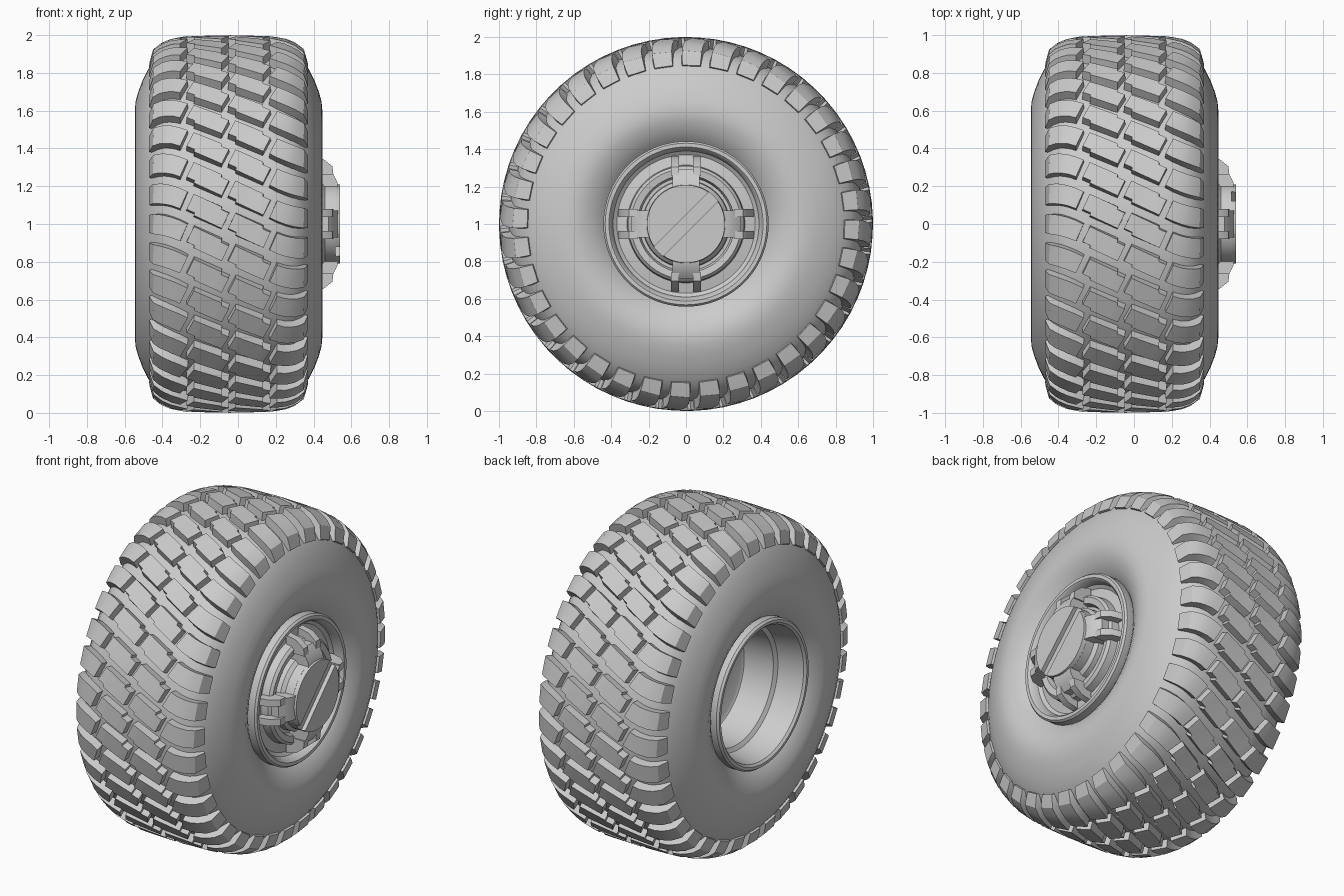
import bpy, bmesh
from math import sin, cos, pi, hypot, asin

if "Cube" in bpy.data.objects:
    bpy.data.objects.remove(bpy.data.objects["Cube"])

CX, CZ = -0.05, 1.0      # tyre mid plane and axle height
PITCH = 2 * pi / 36      # angle between tread rows


def polar(x, r, a):
    # a = 0 faces the front, growing upwards
    return (x, -r * cos(a), CZ + r * sin(a))


def finish(name, bm, angle=0.6):
    bmesh.ops.remove_doubles(bm, verts=bm.verts, dist=1e-5)
    bmesh.ops.recalc_face_normals(bm, faces=bm.faces)
    me = bpy.data.meshes.new(name)
    bm.to_mesh(me)
    bm.free()
    ob = bpy.data.objects.new(name, me)
    bpy.context.collection.objects.link(ob)
    bpy.ops.object.select_all(action='DESELECT')
    ob.select_set(True)
    bpy.context.view_layer.objects.active = ob
    bpy.ops.object.shade_smooth_by_angle(angle=angle)
    return ob


def lathe(name, profile, n=96, closed=False):
    bm = bmesh.new()
    rings = []
    for x, r in profile:
        if r == 0:
            rings.append([bm.verts.new((x, 0, CZ))] * n)
        else:
            rings.append([bm.verts.new(polar(x, r, 2 * pi * i / n)) for i in range(n)])
    pairs = list(zip(rings, rings[1:]))
    if closed:
        pairs.append((rings[-1], rings[0]))
    for a, b in pairs:
        for i in range(n):
            j = (i + 1) % n
            bm.faces.new(list(dict.fromkeys((a[i], a[j], b[j], b[i]))))
    return finish(name, bm)


def prism(bm, bottom, top):
    lo = [bm.verts.new(p) for p in bottom]
    hi = [bm.verts.new(p) for p in top]
    bm.faces.new(lo)
    bm.faces.new(hi)
    for i in range(len(lo)):
        j = (i + 1) % len(lo)
        bm.faces.new((lo[i], lo[j], hi[j], hi[i]))


# Tyre carcass: half profile (distance from mid plane, radius), mirrored
half = [(0, .952), (.22, .946), (.29, .932), (.34, .912), (.375, .885), (.40, .855),
        (.425, .82), (.455, .76), (.478, .70), (.492, .65), (.4965, .60), (.488, .55),
        (.465, .50), (.44, .46), (.41, .43)]
lathe("tyre", [(CX - u, r) for u, r in half[:0:-1]] + [(CX + u, r) for u, r in half], closed=True)

# Tread: top and base surfaces sampled by distance across the tyre
ACROSS = [0, .22, .30, .36, .41, .50]
TOP = [(0, 1.0), (.22, .995), (.30, .982), (.36, .958), (.40, .925), (.42, .85)]
BASE = [(0, .94), (.22, .935), (.29, .92), (.335, .90), (.37, .87), (.395, .84)]


def surface(table, s, v):
    a = min(abs(s), ACROSS[-1])
    i = next(k for k in range(len(ACROSS) - 1) if a <= ACROSS[k + 1])
    t = (a - ACROSS[i]) / (ACROSS[i + 1] - ACROSS[i])
    (u0, r0), (u1, r1) = table[i], table[i + 1]
    u = u0 + (u1 - u0) * t
    return polar(CX + (u if s >= 0 else -u), r0 + (r1 - r0) * t, v)


def lug(bm, path, flip, angle):
    # path: (across, along, low width, high width); swept as a bar following the tyre
    sections = []
    for k, (s, v, lo, hi) in enumerate(path):
        p, q = path[max(k - 1, 0)], path[min(k + 1, len(path) - 1)]
        d = hypot(q[0] - p[0], q[1] - p[1])
        n = (-(q[1] - p[1]) / d, (q[0] - p[0]) / d)
        ring = []
        for w, table, grow in ((-lo, TOP, 0), (hi, TOP, 0), (hi, BASE, .007), (-lo, BASE, -.007)):
            w += grow
            ring.append(bm.verts.new(surface(table, flip * (s + n[0] * w), flip * (v + n[1] * w) + angle)))
        sections.append(ring)
    for a, b in zip(sections, sections[1:]):
        for i in range(4):
            j = (i + 1) % 4
            bm.faces.new((a[i], a[j], b[j], b[i]))
    bm.faces.new(sections[0])
    bm.faces.new(sections[-1])


SLOPE = -.47
# centre block with a stepped corner
block = [(s, s * SLOPE, lo, hi) for s, lo, hi in
         ((-.206, .038, .052), (-.165, .038, .052), (-.160, .052, .052),
          (-.06, .052, .052), (-.055, .052, .038), (-.014, .052, .038))]
# shoulder lug curving over the edge of the tread
shoulder = [(-.237, .111, .050, .050), (-.28, .130, .052, .052), (-.32, .143, .054, .054),
            (-.36, .152, .056, .056), (-.41, .157, .057, .057), (-.455, .158, .057, .057),
            (-.50, .158, .056, .056)]
bm = bmesh.new()
for row in range(36):
    for flip in (1, -1):
        for path in (block, shoulder):
            lug(bm, path, flip, row * PITCH + .017)
finish("tread_blocks", bm, 0.4)

# Rim with front dish and deep open back
lathe("rim", [(.40, 0), (.40, .25), (.43, .26), (.435, .295), (.42, .31), (.375, .315),
              (.365, .37), (.38, .39), (.42, .40), (.432, .412), (.432, .432), (.42, .442),
              (.36, .442), (.30, .42), (-.42, .42), (-.47, .442), (-.515, .442), (-.528, .432),
              (-.528, .415), (-.515, .402), (-.36, .375), (-.345, .352), (-.16, .335), (-.15, .32), (-.15, 0)])

# Hub cap: base disc and two raised halves leaving a diagonal slot
lathe("hub_cap", [(.38, 0), (.38, .235), (.44, .23), (.46, .212), (.515, .212), (.515, 0)], 64)
R, a0 = .212, asin(.035 / .212)
bm = bmesh.new()
for turn in (pi / 4, pi / 4 + pi):
    def arc(x, r):
        pts = []
        for i in range(25):
            a = a0 + (pi - 2 * a0) * i / 24 + turn
            pts.append((x, r * cos(a), CZ + r * sin(a)))
        return pts
    prism(bm, arc(.51, R), arc(.54, R - .004))
finish("hub_cap_halves", bm)

# Four forked clips round the hub
body = [(.38, .19), (.53, .19), (.525, .225), (.50, .27), (.48, .295), (.38, .295)]
prong = [(.38, .26), (.505, .26), (.50, .305), (.45, .345), (.38, .36)]
bm = bmesh.new()
for k in range(4):
    c, s = cos(k * pi / 2), sin(k * pi / 2)
    for prof, w0, w1 in ((body, -.072, .072), (prong, -.08, -.038), (prong, .038, .08)):
        sides = [[(x, r * c - w * s, CZ + r * s + w * c) for x, r in prof] for w in (w0, w1)]
        prism(bm, *sides)
finish("hub_clips", bm)
